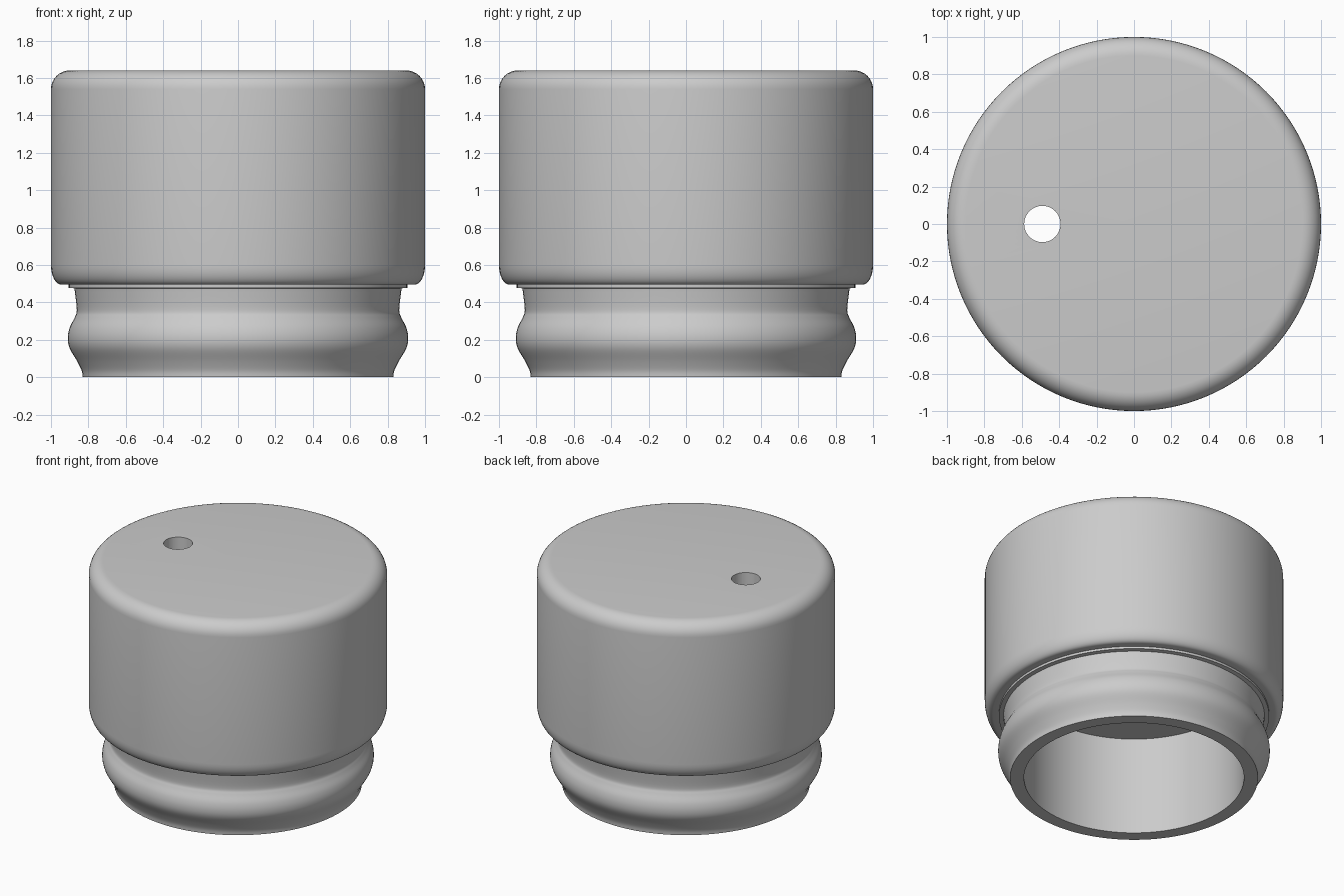
import bpy, bmesh
from math import sin, cos, pi, radians

if "Cube" in bpy.data.objects:
    bpy.data.objects.remove(bpy.data.objects["Cube"])

SEGMENTS = 128


def corner(cx, cz, rx, rz, a0, a1, n=8):
    """Points of an elliptical rounded corner (angles in degrees)."""
    angles = [radians(a0 + (a1 - a0) * i / n) for i in range(n + 1)]
    return [(cx + rx * cos(a), cz + rz * sin(a)) for a in angles]


def smooth_curve(pts, n=5):
    """Catmull-Rom curve through the given profile points."""
    p = [pts[0]] + pts + [pts[-1]]
    out = []
    for i in range(1, len(p) - 2):
        for k in range(n):
            t = k / n
            out.append(tuple(
                0.5 * (2 * b + (c - a) * t + (2 * a - 5 * b + 4 * c - d) * t ** 2
                       + (3 * b - a - 3 * c + d) * t ** 3)
                for a, b, c, d in zip(p[i - 1], p[i], p[i + 1], p[i + 2])))
    return out + [pts[-1]]


def lathe(name, profile):
    """Revolve a profile that starts and ends on the z axis."""
    bm = bmesh.new()
    verts = [bm.verts.new((r, 0, z)) for r, z in profile]
    edges = [bm.edges.new(e) for e in zip(verts, verts[1:])]
    bmesh.ops.spin(bm, geom=verts + edges, cent=(0, 0, 0), axis=(0, 0, 1),
                   angle=2 * pi, steps=SEGMENTS, use_duplicate=False)
    bmesh.ops.remove_doubles(bm, verts=bm.verts, dist=1e-4)
    bmesh.ops.recalc_face_normals(bm, faces=bm.faces)
    mesh = bpy.data.meshes.new(name)
    bm.to_mesh(mesh)
    bm.free()
    obj = bpy.data.objects.new(name, mesh)
    bpy.context.collection.objects.link(obj)
    return obj


# Cap outline: rounded head, thin seal ring, bulging neck, hollow socket
head = corner(0.9, 1.54, 0.1, 0.1, 90, 0) + corner(0.945, 0.6, 0.055, 0.105, 0, -90)
seal = [(0.905, 0.495), (0.905, 0.478), (0.875, 0.475)]
neck = smooth_curve([(0.874, 0.47), (0.862, 0.36), (0.873, 0.32), (0.9, 0.265),
                     (0.91, 0.21), (0.9, 0.155), (0.86, 0.085),
                     (0.836, 0.035), (0.83, 0.0)])
socket = [(0.737, 0.0), (0.737, 0.725), (0, 0.725)]
cap = lathe("cap", [(0, 1.64)] + head + seal + neck + socket)

# Off-centre hole running from the top into the socket
bpy.ops.mesh.primitive_cylinder_add(vertices=64, radius=0.097, depth=1.6,
                                    location=(-0.49, 0, 1.2))
cutter = bpy.context.object
cutter.name = "hole_cutter"
cutter.hide_render = True
cutter.hide_set(True)

cut = cap.modifiers.new("hole", 'BOOLEAN')
cut.operation = 'DIFFERENCE'
cut.solver = 'EXACT'
cut.object = cutter

# Apply the cut, then smooth while keeping the sharp rims
bpy.ops.object.select_all(action='DESELECT')
cap.select_set(True)
bpy.context.view_layer.objects.active = cap
bpy.ops.object.modifier_apply(modifier=cut.name)
bpy.data.objects.remove(cutter)
bpy.ops.object.shade_smooth_by_angle(angle=radians(35))
